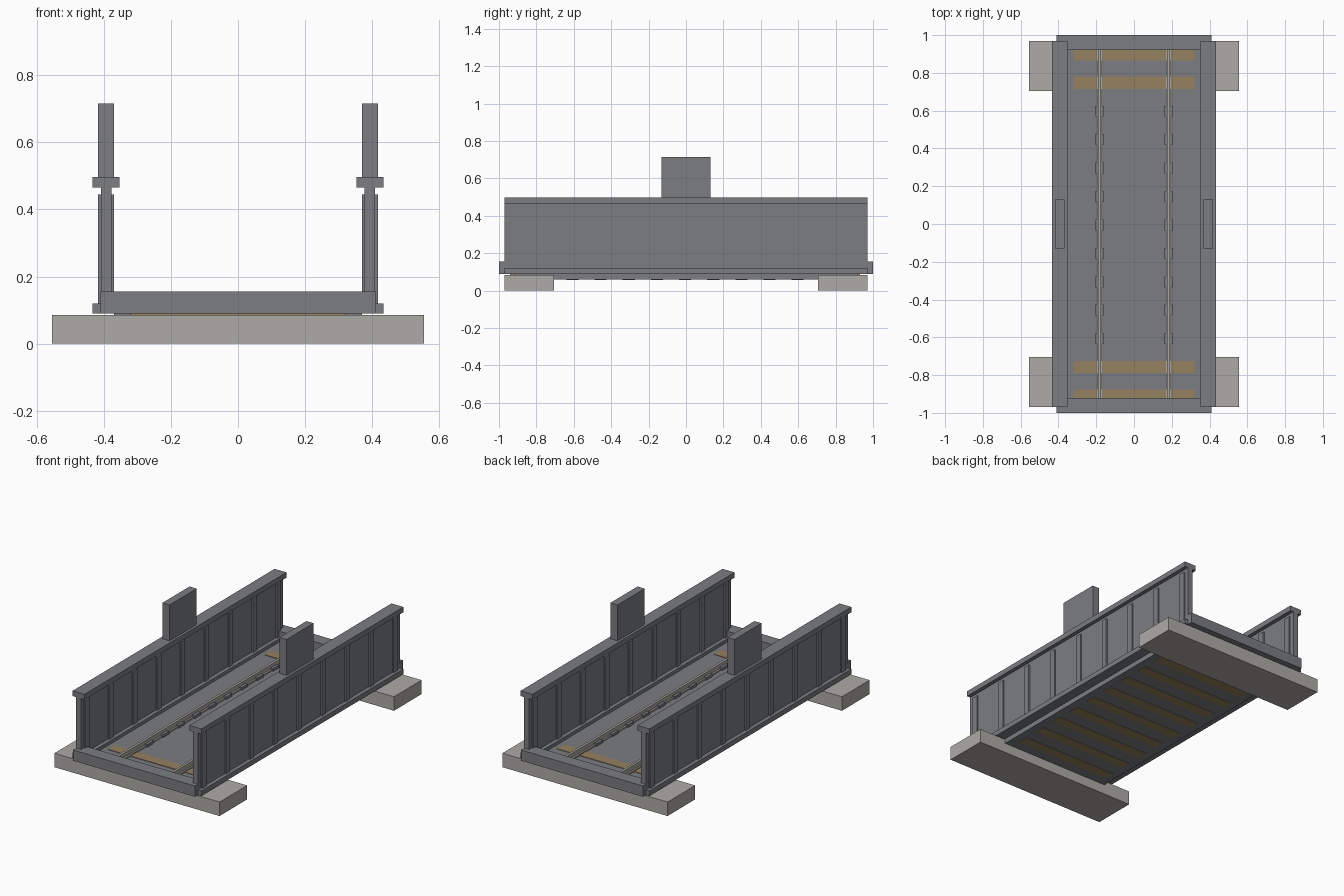
import bpy
import bmesh

cube = bpy.data.objects.get("Cube")
if cube:
    bpy.data.objects.remove(cube, do_unlink=True)


def material(name, r, g, b):
    mat = bpy.data.materials.new(name)
    mat.use_nodes = True
    mat.diffuse_color = (r, g, b, 1)
    mat.node_tree.nodes["Principled BSDF"].inputs["Base Color"].default_value = (r, g, b, 1)
    return mat


steel = material("grey steel", 0.20, 0.205, 0.22)
concrete = material("pale concrete", 0.42, 0.41, 0.38)
wood = material("brown timber", 0.31, 0.22, 0.12)
rail_steel = material("worn rail", 0.40, 0.385, 0.35)


def boxes(name, mat, *spans):
    """One object made of boxes, each given as x, y and z ranges."""
    bm = bmesh.new()
    for span in spans:
        verts = bmesh.ops.create_cube(bm, size=1)["verts"]
        for v in verts:
            v.co = [(lo + hi) / 2 + c * (hi - lo) for c, (lo, hi) in zip(v.co, span)]
    mesh = bpy.data.meshes.new(name)
    bm.to_mesh(mesh)
    bm.free()
    mesh.materials.append(mat)
    obj = bpy.data.objects.new(name, mesh)
    bpy.context.collection.objects.link(obj)
    return obj


def about(centre, width):
    return (centre - width / 2, centre + width / 2)


# Abutments and end beams
for end, s in (("front", -1), ("back", 1)):
    boxes(end + "_abutment", concrete, (about(0, 1.11), about(s * 0.8375, 0.265), (0, 0.085)))
    boxes(end + "_beam", steel, (about(0, 0.82), about(s * 0.96, 0.08), (0.09, 0.155)))

# Deck plate
boxes("deck", steel, (about(0, 0.74), about(0, 1.84), (0.06, 0.10)))

# Sleepers: outer ones show on top of the deck, the rest show beneath it
tie_y = [(k, -0.005 + 0.1505 * k) for k in range(-6, 7)]
boxes("sleepers", wood, *[
    (about(0, 0.64), about(y, 0.065), (0.08, 0.103) if abs(k) > 4 else (0.057, 0.09))
    for k, y in tie_y])

for side, s in (("right", -1), ("left", 1)):
    # Plate girder with flanges and stiffeners
    x = s * 0.393
    boxes(side + "_girder_web", steel, (about(x, 0.032), about(0, 1.94), (0.09, 0.48)))
    boxes(side + "_girder_flanges", steel,
          (about(x, 0.08), about(0, 1.94), (0.465, 0.497)),
          (about(x, 0.08), about(0, 1.94), (0.09, 0.12)))
    boxes(side + "_stiffeners", steel, *[
        (about(x, 0.048), about(0.23 * k, 0.04), (0.11, 0.445)) for k in range(-4, 5)])

    # Upright panel on the girder
    boxes(side + "_upright_panel", steel, (about(x, 0.048), about(0, 0.26), (0.49, 0.715)))

    # Rail and its chairs
    rx = s * 0.183
    boxes(side + "_rail", rail_steel,
          (about(rx, 0.028), about(0, 1.84), (0.10, 0.109)),
          (about(rx, 0.008), about(0, 1.84), (0.105, 0.13)),
          (about(rx, 0.015), about(0, 1.84), (0.125, 0.138)))
    boxes(side + "_rail_chairs", steel, *[
        (about(rx, 0.042), about(y, 0.058), (0.095, 0.116)) for k, y in tie_y if abs(k) < 5])
